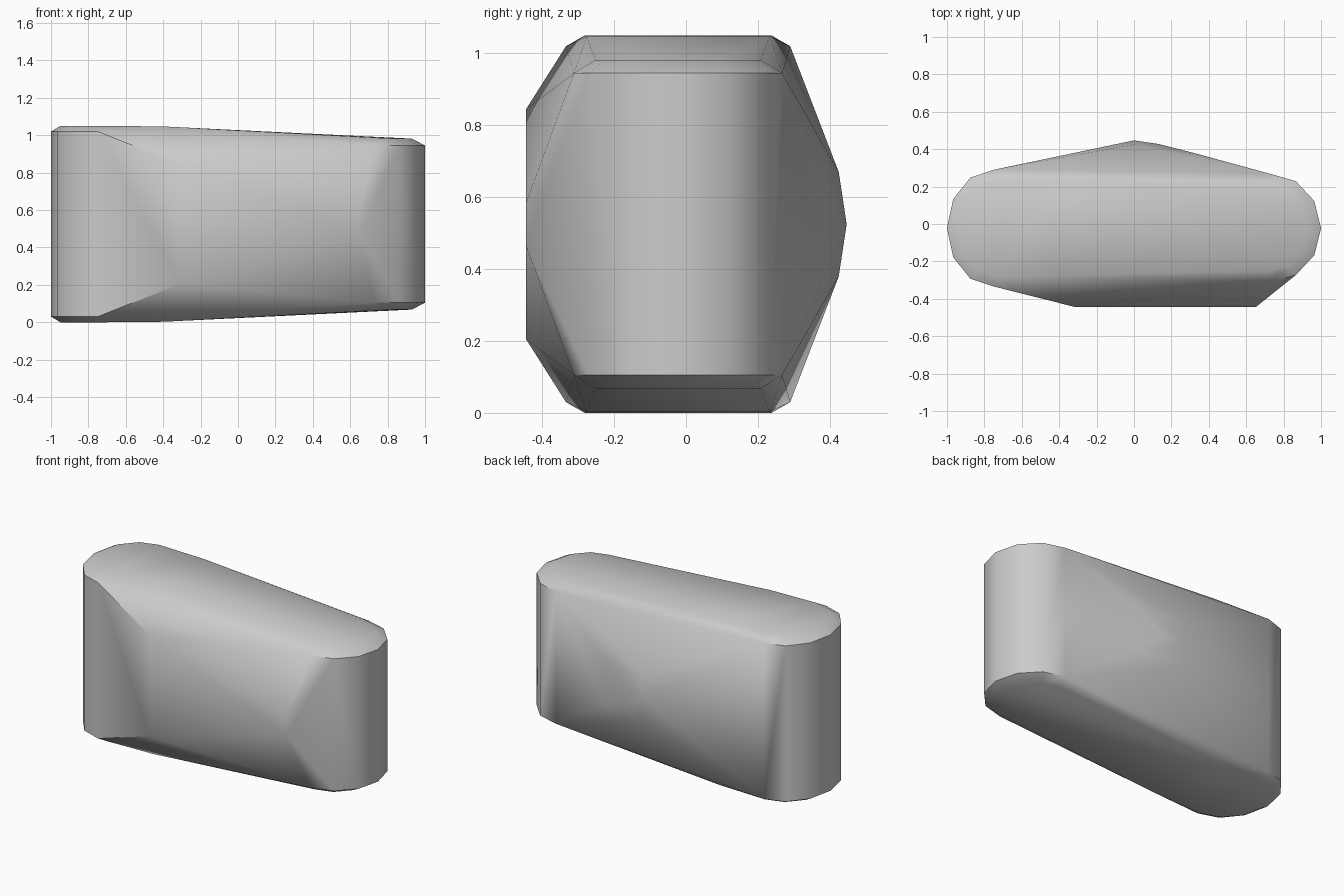
import bpy, bmesh
from math import sin, cos, pi, radians

cube = bpy.data.objects.get("Cube")
if cube:
    bpy.data.objects.remove(cube, do_unlink=True)

MID_Z = 0.525   # the block is mirrored above and below this height
CENTRE_Y = -0.022


def half_ring(cx, rx, ry, half_height, side):
    """Half ellipse forming one rounded end, at a height above mid level."""
    return [(cx + side * rx * cos(a), CENTRE_Y + ry * sin(a), half_height)
            for a in (pi * i / 6 - pi / 2 for i in range(7))]


# Rounded ends: outer wall ring and inset cap ring on each side
points = []
points += half_ring(-0.75, 0.25, 0.312, 0.495, -1)
points += half_ring(-0.72, 0.23, 0.26, 0.525, -1)
points += half_ring(0.73, 0.27, 0.29, 0.42, 1)
points += half_ring(0.72, 0.21, 0.23, 0.457, 1)
# Slight crown on the cap
points += [(-0.4, CENTRE_Y + s * 0.255, 0.522) for s in (-1, 1)]
# Flat front facet, tapering to the model's left
points += [(-0.31, -0.445, 0.32), (0.65, -0.445, 0.06)]
# Blunt peak on the back
points += [(0.0, 0.447, 0.0), (0.13, 0.428, 0.0),
           (0.0, 0.425, 0.145), (0.3, 0.385, 0.14)]

# Wrap the mirrored points in one convex stone-like body
bm = bmesh.new()
for x, y, h in points:
    for sign in ((-1, 1) if h else (1,)):
        bm.verts.new((x, y, MID_Z + sign * h))
hull = bmesh.ops.convex_hull(bm, input=bm.verts)
loose = [v for v in bm.verts if not v.link_faces]
bmesh.ops.delete(bm, geom=loose, context='VERTS')
bmesh.ops.dissolve_limit(bm, angle_limit=radians(0.5),
                         verts=bm.verts, edges=bm.edges)
bmesh.ops.recalc_face_normals(bm, faces=bm.faces)

mesh = bpy.data.meshes.new("faceted_block")
bm.to_mesh(mesh)
bm.free()
block = bpy.data.objects.new("faceted_block", mesh)
bpy.context.collection.objects.link(block)

# Plain grey surface
grey = bpy.data.materials.new("plain_grey")
grey.use_nodes = True
colour = (0.6, 0.6, 0.6, 1.0)
grey.diffuse_color = colour
grey.node_tree.nodes["Principled BSDF"].inputs["Base Color"].default_value = colour
mesh.materials.append(grey)

# Soft shading with crisp rims
bpy.ops.object.select_all(action='DESELECT')
block.select_set(True)
bpy.context.view_layer.objects.active = block
bpy.ops.object.shade_smooth_by_angle(angle=radians(40))
